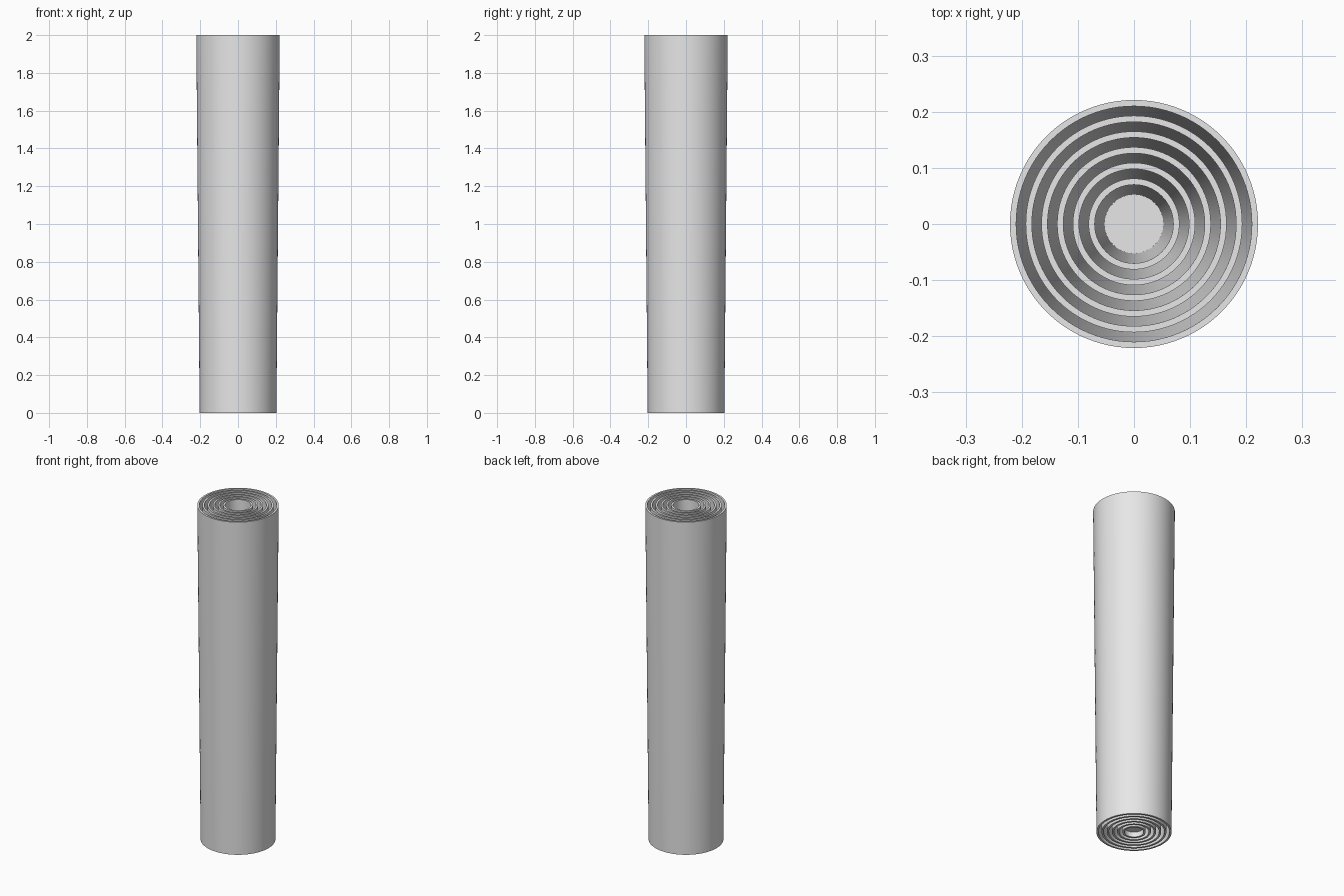
import bpy, bmesh, math

cube = bpy.data.objects.get("Cube")
if cube:
    bpy.data.objects.remove(cube, do_unlink=True)

HEIGHT = 2.0
TAPER = 0.018      # radius lost from top to bottom
WALL = 0.011
STEP = 0.028       # radius change between neighbouring tubes
SEGMENTS = 96

grey = bpy.data.materials.new("light_grey")
grey.use_nodes = True
grey.diffuse_color = (0.8, 0.8, 0.8, 1)
grey.node_tree.nodes["Principled BSDF"].inputs["Base Color"].default_value = (0.8, 0.8, 0.8, 1)


def lathe(name, profile, closed):
    """Spin a radius/height profile around the z axis."""
    bm = bmesh.new()
    rings = []
    for r, z in profile:
        angles = (math.tau * i / SEGMENTS for i in range(SEGMENTS))
        rings.append([bm.verts.new((r * math.cos(a), r * math.sin(a), z)) for a in angles])
    pairs = list(zip(rings, rings[1:]))
    if closed:
        pairs.append((rings[-1], rings[0]))
    else:
        bm.faces.new(rings[0])
        bm.faces.new(rings[-1])
    for a, b in pairs:
        for i in range(SEGMENTS):
            j = (i + 1) % SEGMENTS
            bm.faces.new((a[i], a[j], b[j], b[i]))
    bmesh.ops.recalc_face_normals(bm, faces=bm.faces)
    mesh = bpy.data.meshes.new(name)
    bm.to_mesh(mesh)
    bm.free()
    mesh.materials.append(grey)
    obj = bpy.data.objects.new(name, mesh)
    bpy.context.collection.objects.link(obj)
    bpy.ops.object.select_all(action="DESELECT")
    obj.select_set(True)
    bpy.context.view_layer.objects.active = obj
    bpy.ops.object.shade_smooth_by_angle(angle=math.radians(30))


# Nested tapered tubes, open at both ends
for n in range(6):
    top = 0.221 - n * STEP
    low = top - TAPER
    lathe(f"tube_section_{n + 1}",
          [(low, 0), (top, HEIGHT), (top - WALL, HEIGHT), (low - WALL, 0)], True)

# Thin floor closing the innermost tube, set just above its lower rim
floor_radius = 0.221 - 5 * STEP - TAPER - WALL + 0.001
lathe("inner_floor", [(floor_radius, 0.03), (floor_radius, 0.04)], False)
